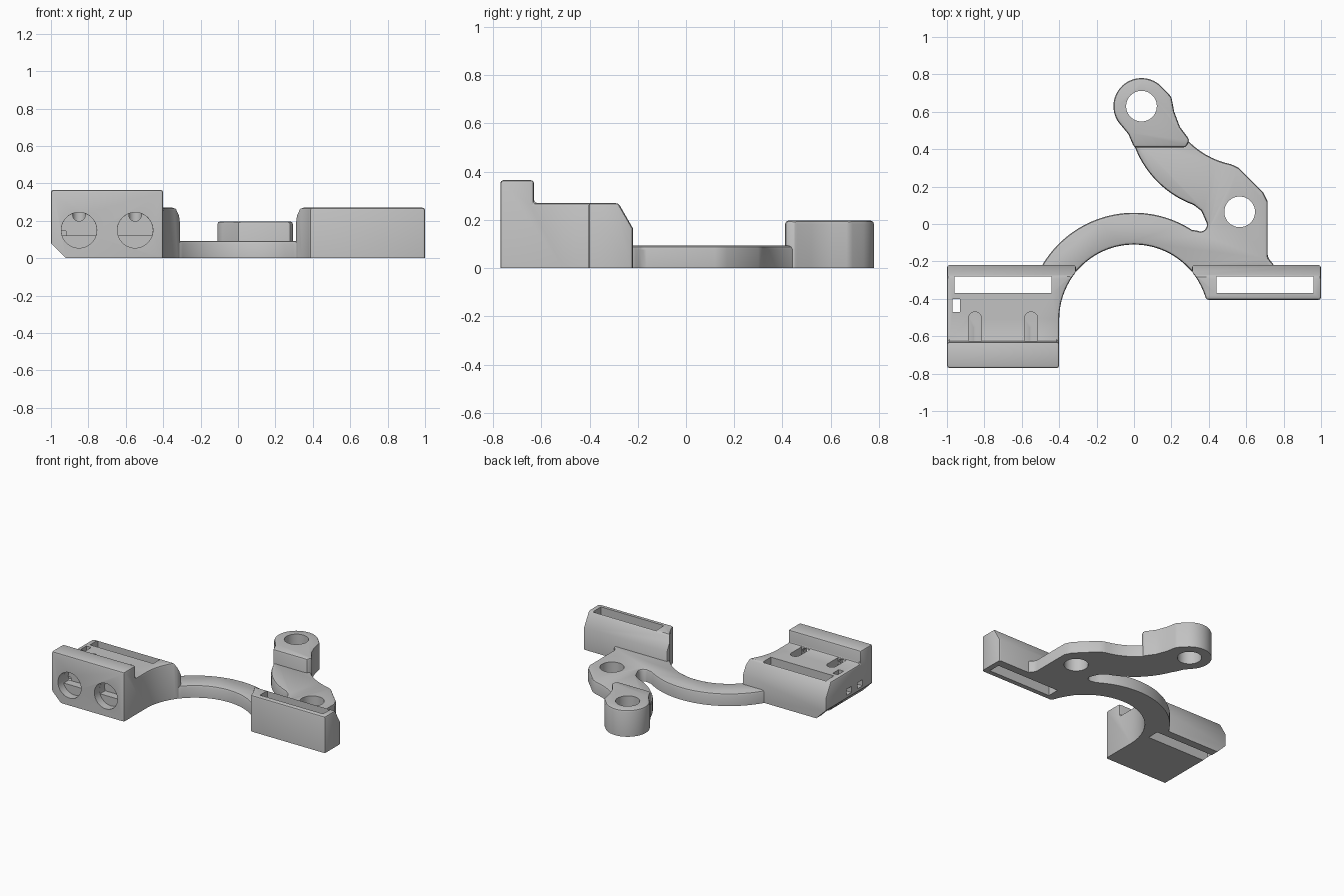
import bpy, bmesh
from math import sin, cos, radians

cube = bpy.data.objects.get("Cube")
if cube:
    bpy.data.objects.remove(cube, do_unlink=True)

TONE = (0.54, 0.54, 0.54, 1)
grey = bpy.data.materials.new("light_grey")
grey.use_nodes = True
grey.diffuse_color = TONE
grey.node_tree.nodes["Principled BSDF"].inputs["Base Color"].default_value = TONE

MAPS = {'X': lambda u, v, w: (w, u, v),
        'Y': lambda u, v, w: (u, w, v),
        'Z': lambda u, v, w: (u, v, w)}


def arc(cx, cy, r, start, end, n=24):
    """Points along a circular arc, angles in degrees."""
    angles = [radians(start + (end - start) * i / n) for i in range(n + 1)]
    return [(cx + r * cos(a), cy + r * sin(a)) for a in angles]


def circle(cx, cy, r, n=48):
    return arc(cx, cy, r, 0, 360, n)[:-1]


def rect(x0, x1, y0, y1):
    return [(x0, y0), (x1, y0), (x1, y1), (x0, y1)]


def prism(name, outline, low, high, axis='Z'):
    """Closed solid swept from a flat outline along an axis."""
    bm = bmesh.new()
    rings = [[bm.verts.new(MAPS[axis](u, v, w)) for u, v in outline] for w in (low, high)]
    for ring in rings:
        bm.faces.new(ring)
    for i in range(len(outline)):
        bm.faces.new((rings[0][i - 1], rings[0][i], rings[1][i], rings[1][i - 1]))
    bmesh.ops.recalc_face_normals(bm, faces=bm.faces)
    mesh = bpy.data.meshes.new(name)
    bm.to_mesh(mesh)
    bm.free()
    mesh.materials.append(grey)
    obj = bpy.data.objects.new(name, mesh)
    bpy.context.collection.objects.link(obj)
    return obj


def cutter(outline, low, high, axis='Z'):
    obj = prism("cutter", outline, low, high, axis)
    obj.hide_render = True
    return obj


def cut(obj, cutters, solver):
    for c in cutters:
        m = obj.modifiers.new("cut", 'BOOLEAN')
        m.operation = 'DIFFERENCE'
        m.solver = solver
        m.object = c


def finish(obj, shape_cuts, width, detail_cuts):
    """Shape, round the edges, trim the base flat, then cut the details."""
    cut(obj, shape_cuts, 'EXACT')
    b = obj.modifiers.new("rounding", 'BEVEL')
    b.width = width
    b.segments = 2
    b.limit_method = 'ANGLE'
    b.angle_limit = radians(32)
    b.use_clamp_overlap = True
    cut(obj, [floor] + detail_cuts, 'MANIFOLD')
    bpy.context.view_layer.update()
    graph = bpy.context.evaluated_depsgraph_get()
    mesh = bpy.data.meshes.new_from_object(obj.evaluated_get(graph))
    obj.modifiers.clear()
    obj.data = mesh
    bpy.ops.object.select_all(action='DESELECT')
    obj.select_set(True)
    bpy.context.view_layer.objects.active = obj
    bpy.ops.object.shade_smooth_by_angle(angle=radians(28))


# Shared cutters: flat base and the round opening under the arch
UNDER = -0.06
floor = cutter(rect(-2, 2, -2, 2), -0.5, 0)
opening = cutter(arc(0, -0.51, 0.4, 0, 180, 40) + [(-0.4, -1), (0.4, -1)], -0.3, 0.6)

# Large clamp block with raised front rail
block = prism("large_clamp_block",
              [(-0.77, UNDER), (-0.77, 0.365), (-0.63, 0.365), (-0.63, 0.27),
               (-0.28, 0.27), (-0.22, 0.165), (-0.22, UNDER)], -1, -0.31, 'X')
details = [cutter(rect(-0.96, -0.44, -0.37, -0.28), -0.2, 0.5),
           cutter(rect(-0.97, -0.93, -0.47, -0.4), -0.2, 0.5),
           cutter([(-1.1, 0.18), (-0.8, -0.12), (-1.1, -0.12)], -1, 0, 'Y')]
for x in (-0.85, -0.55):
    # Screw recess, its deeper upper half, the bore and the open groove
    details += [cutter(circle(x, 0.15, 0.095), -0.9, -0.71, 'Y'),
                cutter(arc(x, 0.15, 0.0945, -18, 198), -0.8, -0.65, 'Y'),
                cutter(circle(x, 0.232, 0.034, 20), -0.75, -0.55, 'Y'),
                cutter(arc(x, -0.505, 0.035, 0, 180, 12)
                       + [(x - 0.035, -0.625), (x + 0.035, -0.625)], 0.2, 0.32)]
for y in (-0.49, -0.62):
    details.append(cutter(rect(y - 0.03, y + 0.03, 0.1, 0.145), -1.1, -0.92, 'X'))
finish(block, [opening], 0.015, details)

# Small clamp block
small = prism("small_clamp_block",
              [(-0.405, UNDER), (-0.405, 0.27), (-0.28, 0.27),
               (-0.22, 0.165), (-0.22, UNDER)], 0.31, 1, 'X')
finish(small, [opening], 0.015, [cutter(rect(0.44, 0.96, -0.37, -0.28), -0.2, 0.5)])

# Arch and swept arm as one flat plate
plate_outline = (arc(0, -0.51, 0.4, 141, 39, 32)
                 + [(0.75, -0.26), (0.75, -0.22), (0.715, -0.18), (0.715, 0.12),
                    (0.69, 0.17), (0.56, 0.3), (0.53, 0.315)]
                 + arc(0.61, 0.76, 0.45, 258, 222, 8)
                 + [(0.0, 0.46), (0.0, 0.42)]
                 + arc(0.5, 0.6, 0.53, 201, 250, 14)
                 + [(0.36, 0.07)]
                 + arc(0.355, -0.005, 0.035, 20, -120, 8)
                 + arc(0, -0.51, 0.57, 57, 154, 36))
plate = prism("arch_and_arm", plate_outline, UNDER, 0.093)
finish(plate, [], 0.018, [cutter(circle(0.565, 0.065, 0.082), -0.2, 0.5)])

# Raised eyelet at the end of the arm
eyelet = prism("arm_eyelet",
               arc(0.04, 0.63, 0.15, 40, 215, 30)
               + [(-0.03, 0.48), (0.0, 0.41), (0.28, 0.41), (0.297, 0.45),
                  (0.245, 0.52), (0.215, 0.6), (0.2, 0.68)], UNDER, 0.197)
finish(eyelet, [], 0.015, [cutter(circle(0.04, 0.63, 0.082), -0.2, 0.5)])

# Remove the cutters
for obj in list(bpy.data.objects):
    if obj.name.startswith("cutter"):
        bpy.data.objects.remove(obj, do_unlink=True)
